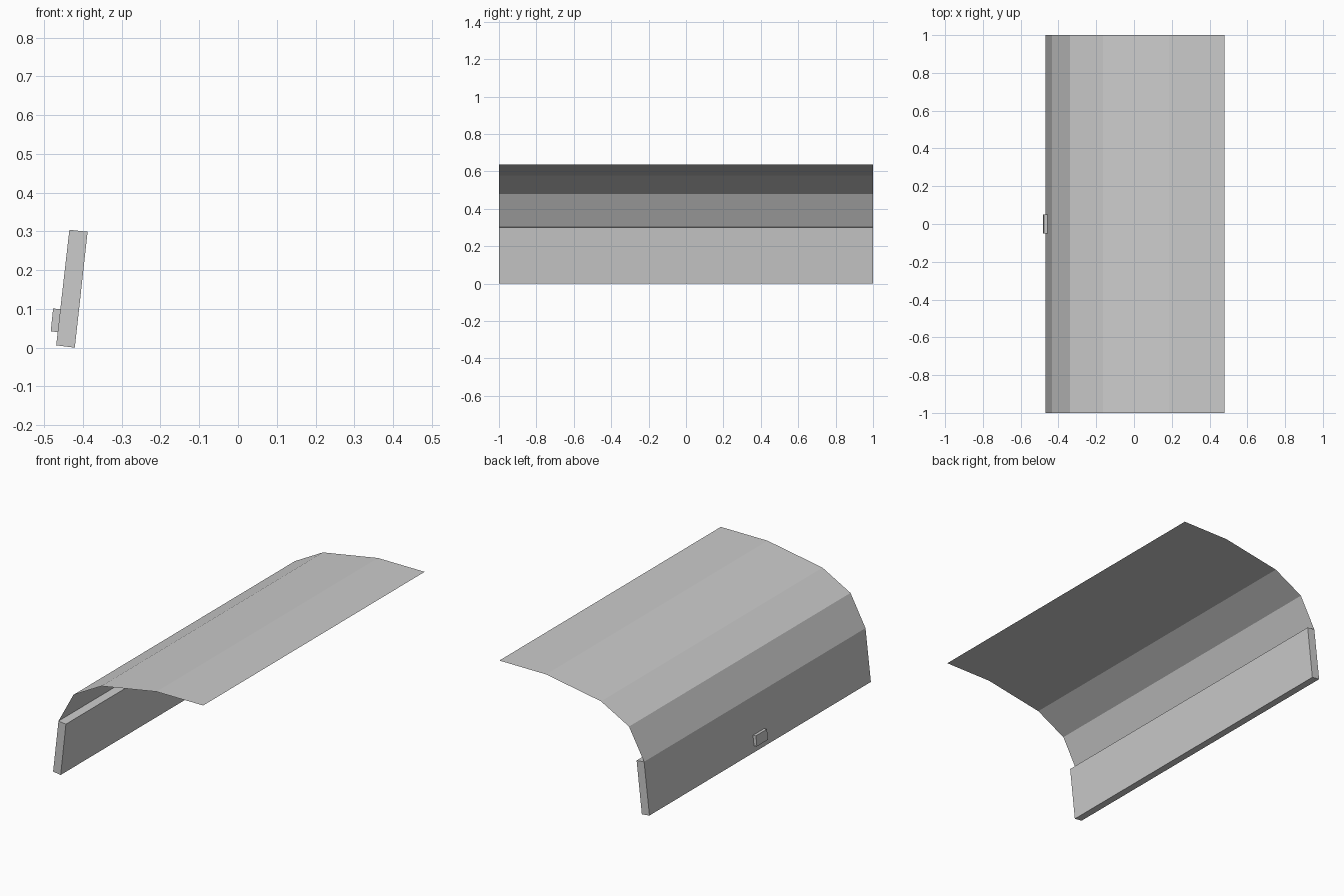
import bpy
import bmesh

cube = bpy.data.objects.get("Cube")
if cube:
    bpy.data.objects.remove(cube, do_unlink=True)

GREY = (0.6, 0.6, 0.6, 1.0)
grey = bpy.data.materials.new("plain grey")
grey.use_nodes = True
grey.diffuse_color = GREY
grey.node_tree.nodes["Principled BSDF"].inputs["Base Color"].default_value = GREY


def extrude_profile(name, points, half_length, closed):
    """Sweep an (x, z) profile along y; closed profiles become solid bars."""
    bm = bmesh.new()
    front = [bm.verts.new((x, -half_length, z)) for x, z in points]
    back = [bm.verts.new((x, half_length, z)) for x, z in points]
    count = len(points)
    for i in range(count if closed else count - 1):
        j = (i + 1) % count
        bm.faces.new((front[i], front[j], back[j], back[i]))
    if closed:
        bm.faces.new(front[::-1])
        bm.faces.new(back)
        bmesh.ops.recalc_face_normals(bm, faces=bm.faces)
    mesh = bpy.data.meshes.new(name)
    bm.to_mesh(mesh)
    bm.free()
    mesh.materials.append(grey)
    obj = bpy.data.objects.new(name, mesh)
    bpy.context.collection.objects.link(obj)
    return obj


# Thin curved cover, bending from the lip up to a level top
extrude_profile("curved_cover",
                [(-0.435, 0.304), (-0.34, 0.48), (-0.163, 0.577),
                 (0.185, 0.638), (0.48, 0.638)], 1.0, False)

# Thick leaning front lip
extrude_profile("lip_panel",
                [(-0.469, 0.006), (-0.421, 0.0), (-0.388, 0.299), (-0.435, 0.304)],
                1.0, True)

# Small latch on the outside of the lip
extrude_profile("latch",
                [(-0.483, 0.042), (-0.463, 0.040), (-0.457, 0.099), (-0.477, 0.101)],
                0.05, True)
